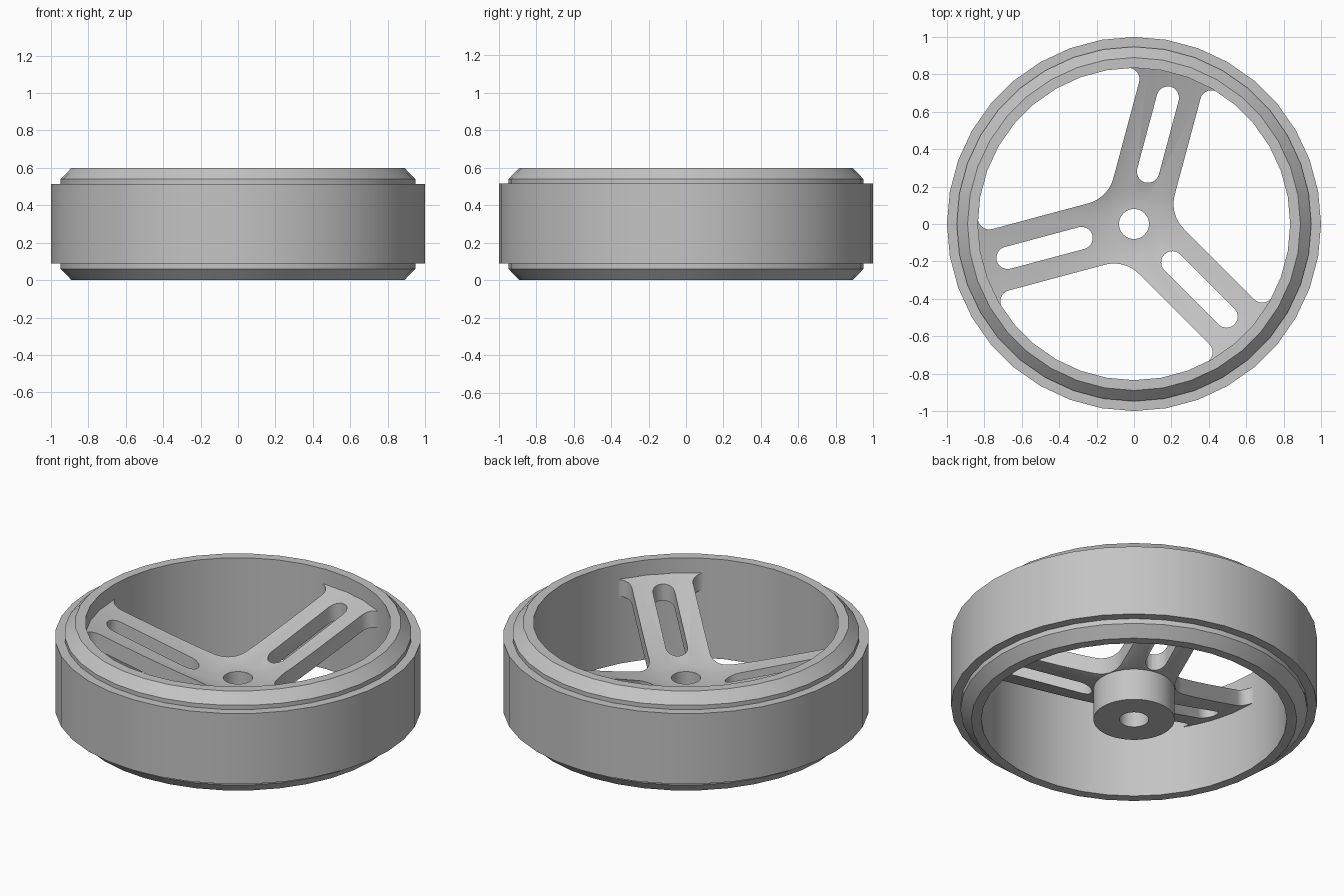
import bpy
import bmesh
from math import sin, cos, radians, pi, sqrt, atan2
from mathutils import Matrix, Vector

cube = bpy.data.objects.get("Cube")
if cube:
    bpy.data.objects.remove(cube)

grey = bpy.data.materials.new("wheel grey")
grey.use_nodes = True
colour = (0.55, 0.55, 0.55, 1)
grey.diffuse_color = colour
grey.node_tree.nodes["Principled BSDF"].inputs["Base Color"].default_value = colour


def finish(bm, name):
    bmesh.ops.recalc_face_normals(bm, faces=bm.faces)
    mesh = bpy.data.meshes.new(name)
    bm.to_mesh(mesh)
    bm.free()
    mesh.materials.append(grey)
    obj = bpy.data.objects.new(name, mesh)
    bpy.context.collection.objects.link(obj)
    return obj


def activate(obj):
    bpy.ops.object.select_all(action='DESELECT')
    obj.select_set(True)
    bpy.context.view_layer.objects.active = obj


def lathe(name, profile, sides):
    """Turn a closed (radius, z) profile around the axle."""
    bm = bmesh.new()
    rings = []
    for i in range(sides):
        a = 2 * pi * i / sides
        rings.append([bm.verts.new((r * cos(a), r * sin(a), z)) for r, z in profile])
    n = len(profile)
    for i in range(sides):
        p, q = rings[i], rings[(i + 1) % sides]
        for j in range(n):
            k = (j + 1) % n
            bm.faces.new((p[j], q[j], q[k], p[k]))
    return finish(bm, name)


def prism(name, points, height=1):
    """Extrude a flat outline straight up."""
    bm = bmesh.new()
    face = bm.faces.new([bm.verts.new((x, y, 0)) for x, y in points])
    top = bmesh.ops.extrude_face_region(bm, geom=[face])["geom"]
    moved = [v for v in top if isinstance(v, bmesh.types.BMVert)]
    bmesh.ops.translate(bm, verts=moved, vec=(0, 0, height))
    return finish(bm, name)


def arc(cx, cy, r, start, end, steps=8):
    angles = [start + (end - start) * i / steps for i in range(steps + 1)]
    return [(cx + r * cos(a), cy + r * sin(a)) for a in angles]


def turn(points, angle):
    rot = Matrix.Rotation(angle, 2)
    return [tuple(rot @ Vector(p)) for p in points]


def boolean(obj, cutter, operation):
    mod = obj.modifiers.new("cut", 'BOOLEAN')
    mod.operation = operation
    mod.solver = 'EXACT'
    mod.object = cutter
    activate(obj)
    bpy.ops.object.modifier_apply(modifier=mod.name)
    bpy.data.objects.remove(cutter)


# Rim and tread band
bore = 0.835
rim = lathe("rim", [(bore, 0), (0.89, 0), (0.948, 0.06), (0.948, 0.54),
                    (0.89, 0.6), (bore, 0.6)], 36)
tread = lathe("tread_band", [(0.93, 0.09), (1, 0.09), (1, 0.515), (0.93, 0.515)], 36)

# Hub
hub = lathe("hub", [(0.08, 0), (0.222, 0), (0.222, 0.22), (0.08, 0.22)], 48)

# Spokes: a dished disc trimmed to a three-armed outline
spokes = lathe("spokes", [(0.08, 0.265), (0.16, 0.265), (0.88, 0.525), (0.88, 0.425),
                          (0.225, 0.19), (0.08, 0.19)], 72)
spoke_angles = [radians(a) for a in (75, 195, 315)]
half, inner, outer = 0.17, 0.19, 0.06
side = half + outer
along = sqrt((bore - outer) ** 2 - side ** 2)
tip = atan2(-side, along)
lower = arc((half + inner) / sqrt(3), -half - inner, inner, radians(120), radians(90))[1:]
lower += arc(along, -side, outer, pi / 2, tip)
lower += arc(0, 0, 0.865, tip, 0)
upper = [(x, -y) for x, y in reversed(lower[:-1])]
upper.append(tuple(arc((half + inner) / sqrt(3), half + inner, inner,
                       radians(-120), radians(-90))[0]))
arm = lower + upper
outline = [p for a in spoke_angles for p in turn(arm, a)]
boolean(spokes, prism("outline_cutter", outline), 'INTERSECT')

# Rounded slot through each spoke
slot = arc(0.29, 0, 0.06, pi / 2, 3 * pi / 2) + arc(0.70, 0, 0.06, -pi / 2, pi / 2)
for a in spoke_angles:
    boolean(spokes, prism("slot_cutter", turn(slot, a)), 'DIFFERENCE')

for part in (rim, tread, hub, spokes):
    activate(part)
    bpy.ops.object.shade_smooth_by_angle(angle=radians(30))
